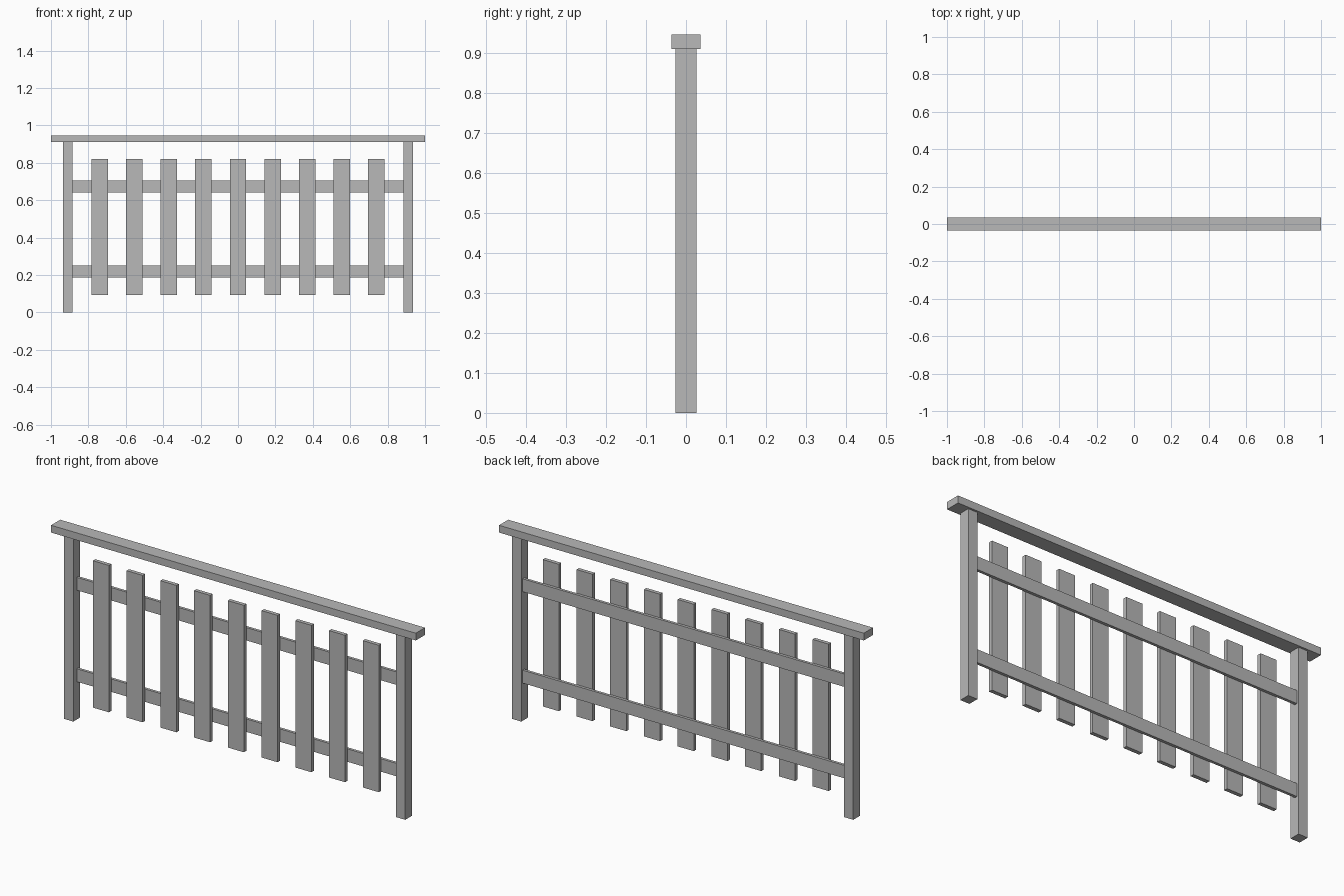
import bpy

cube = bpy.data.objects.get("Cube")
if cube:
    bpy.data.objects.remove(cube, do_unlink=True)

# One plain grey for the whole fence
grey = bpy.data.materials.new("plain_grey")
grey.use_nodes = True
colour = (0.48, 0.48, 0.48, 1)
grey.diffuse_color = colour
for node in grey.node_tree.nodes:
    if node.type == 'BSDF_PRINCIPLED':
        node.inputs["Base Color"].default_value = colour


def board(name, x, y, z):
    """Box spanning the given (low, high) range on each axis."""
    spans = (x, y, z)
    bpy.ops.mesh.primitive_cube_add(size=1)
    ob = bpy.context.object
    ob.name = name
    ob.location = [(a + b) / 2 for a, b in spans]
    ob.scale = [b - a for a, b in spans]
    ob.data.materials.append(grey)
    return ob


# Handrail on top
board("handrail", (-1, 1), (-0.036, 0.036), (0.91, 0.946))

# End posts
for side, x in (("right", -0.91), ("left", 0.91)):
    board(side + "_post", (x - 0.025, x + 0.025), (-0.026, 0.026), (0, 0.91))

# Cross rails behind the pickets
for level, z in (("lower", 0.187), ("upper", 0.64)):
    board(level + "_rail", (-0.886, 0.886), (0.002, 0.016), (z, z + 0.064))

# Evenly spaced pickets
count, spacing, half_width = 9, 0.185, 0.044
for i in range(count):
    x = (i - (count - 1) / 2) * spacing
    board(f"picket_{i + 1}", (x - half_width, x + half_width),
          (-0.017, 0.002), (0.093, 0.821))
